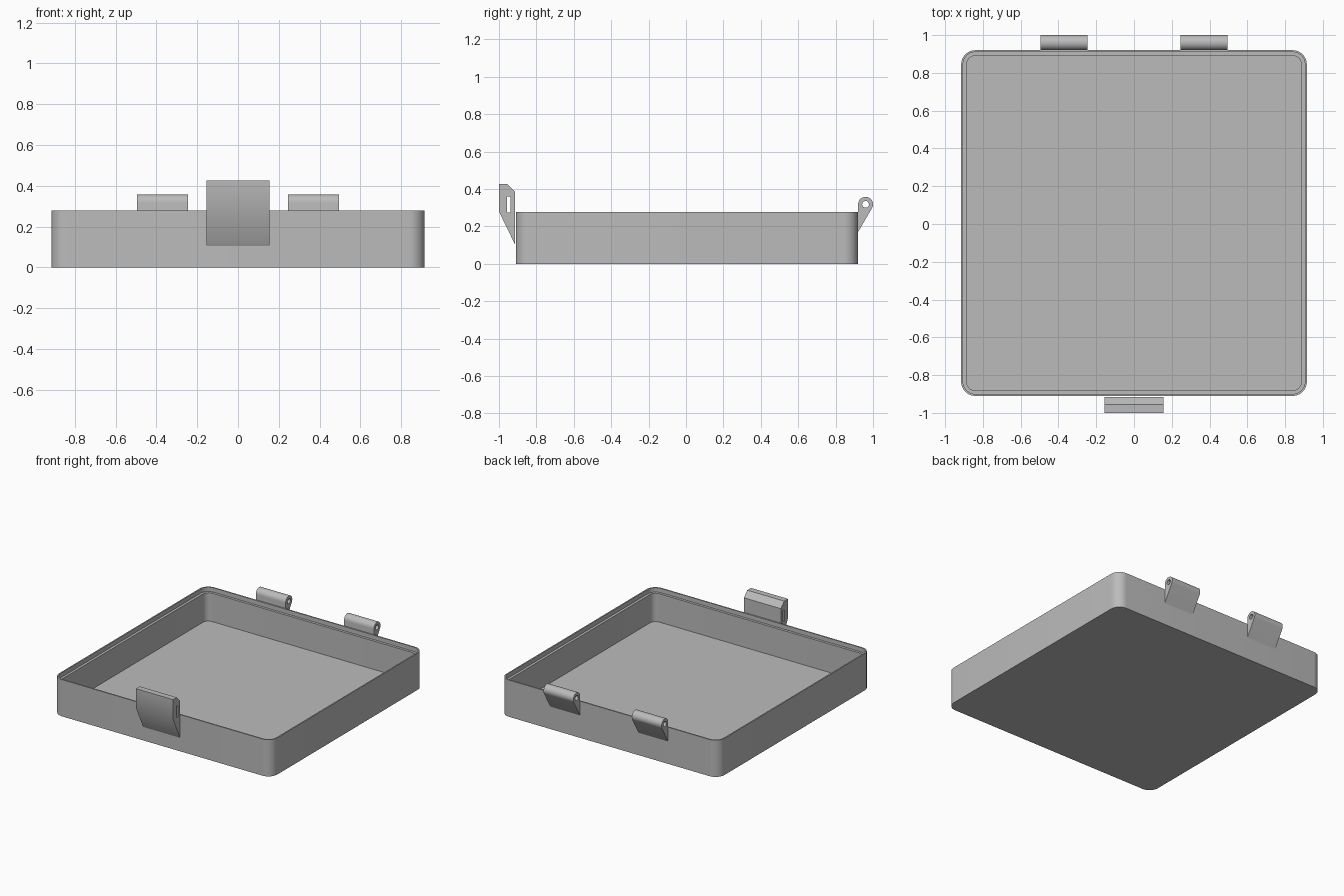
import bpy
import bmesh
from math import cos, sin, radians

if "Cube" in bpy.data.objects:
    bpy.data.objects.remove(bpy.data.objects["Cube"], do_unlink=True)

# Single grey plastic
grey = bpy.data.materials.new("grey plastic")
grey.use_nodes = True
colour = (0.5, 0.5, 0.5, 1)
grey.diffuse_color = colour
grey.node_tree.nodes["Principled BSDF"].inputs["Base Color"].default_value = colour


def select_only(obj):
    bpy.ops.object.select_all(action='DESELECT')
    obj.select_set(True)
    bpy.context.view_layer.objects.active = obj


def arc(cx, cy, r, start, end, steps):
    angles = [radians(start + (end - start) * i / steps) for i in range(steps + 1)]
    return [(cx + r * cos(a), cy + r * sin(a)) for a in angles]


def rounded_rect(hx, hy, r, steps=10):
    corners = [(1, 1), (-1, 1), (-1, -1), (1, -1)]
    return [p for i, (sx, sy) in enumerate(corners)
            for p in arc(sx * (hx - r), sy * (hy - r), r, 90 * i, 90 * i + 90, steps)]


def extruded_side_profile(name, outlines, x, width):
    """Outlines are (y, z) loops; inner loops become through holes along x."""
    curve = bpy.data.curves.new(name, 'CURVE')
    curve.dimensions = '2D'
    curve.fill_mode = 'BOTH'
    curve.extrude = width / 2
    for outline in outlines:
        spline = curve.splines.new('POLY')
        spline.points.add(len(outline) - 1)
        for point, (y, z) in zip(spline.points, outline):
            point.co = (y, z, 0, 1)
        spline.use_cyclic_u = True
    obj = bpy.data.objects.new(name, curve)
    bpy.context.collection.objects.link(obj)
    obj.location.x = x
    obj.rotation_euler = (radians(90), 0, radians(90))
    obj.data.materials.append(grey)
    select_only(obj)
    bpy.ops.object.convert(target='MESH')
    obj = bpy.context.object
    bm = bmesh.new()
    bm.from_mesh(obj.data)
    bmesh.ops.remove_doubles(bm, verts=bm.verts, dist=0.0001)
    bmesh.ops.recalc_face_normals(bm, faces=bm.faces)
    bm.to_mesh(obj.data)
    bm.free()
    bpy.ops.object.shade_smooth_by_angle(angle=radians(30))


# Open tray: rings of (inset, height) from underside, over the stepped rim, to the floor
HALF, RADIUS, CENTRE_Y = 0.915, 0.075, 0.005
rings = [(0, 0), (0, 0.278), (0.01, 0.278), (0.01, 0.245), (0.029, 0.245), (0.029, 0.03)]
bm = bmesh.new()
loops = []
for inset, z in rings:
    outline = rounded_rect(HALF - inset, HALF - inset, RADIUS - inset)
    loops.append([bm.verts.new((x, y + CENTRE_Y, z)) for x, y in outline])
count = len(loops[0])
for low, high in zip(loops, loops[1:]):
    for i in range(count):
        j = (i + 1) % count
        bm.faces.new((low[i], low[j], high[j], high[i]))
bm.faces.new(loops[0][::-1])
bm.faces.new(loops[-1])
bmesh.ops.recalc_face_normals(bm, faces=bm.faces)
mesh = bpy.data.meshes.new("tray")
bm.to_mesh(mesh)
bm.free()
mesh.materials.append(grey)
tray = bpy.data.objects.new("tray", mesh)
bpy.context.collection.objects.link(tray)
select_only(tray)
bpy.ops.object.shade_smooth_by_angle(angle=radians(30))

# Hinge knuckles on the back, with pin holes
knuckle = [(0.92, 0.17)] + arc(0.96, 0.318, 0.04, 180, -30, 20)
pin_hole = arc(0.96, 0.318, 0.018, 0, 345, 23)
for side, x in (("left", 0.37), ("right", -0.37)):
    extruded_side_profile("hinge_knuckle_" + side, [knuckle, pin_hole], x, 0.25)

# Front latch with a slot running through it
latch = [(-0.915, 0.105), (-0.915, 0.385), (-0.955, 0.427), (-1, 0.427), (-1, 0.28)]
slot = [(-0.957, 0.275), (-0.938, 0.275), (-0.938, 0.36), (-0.957, 0.36)]
extruded_side_profile("front_latch", [latch, slot], 0, 0.31)
